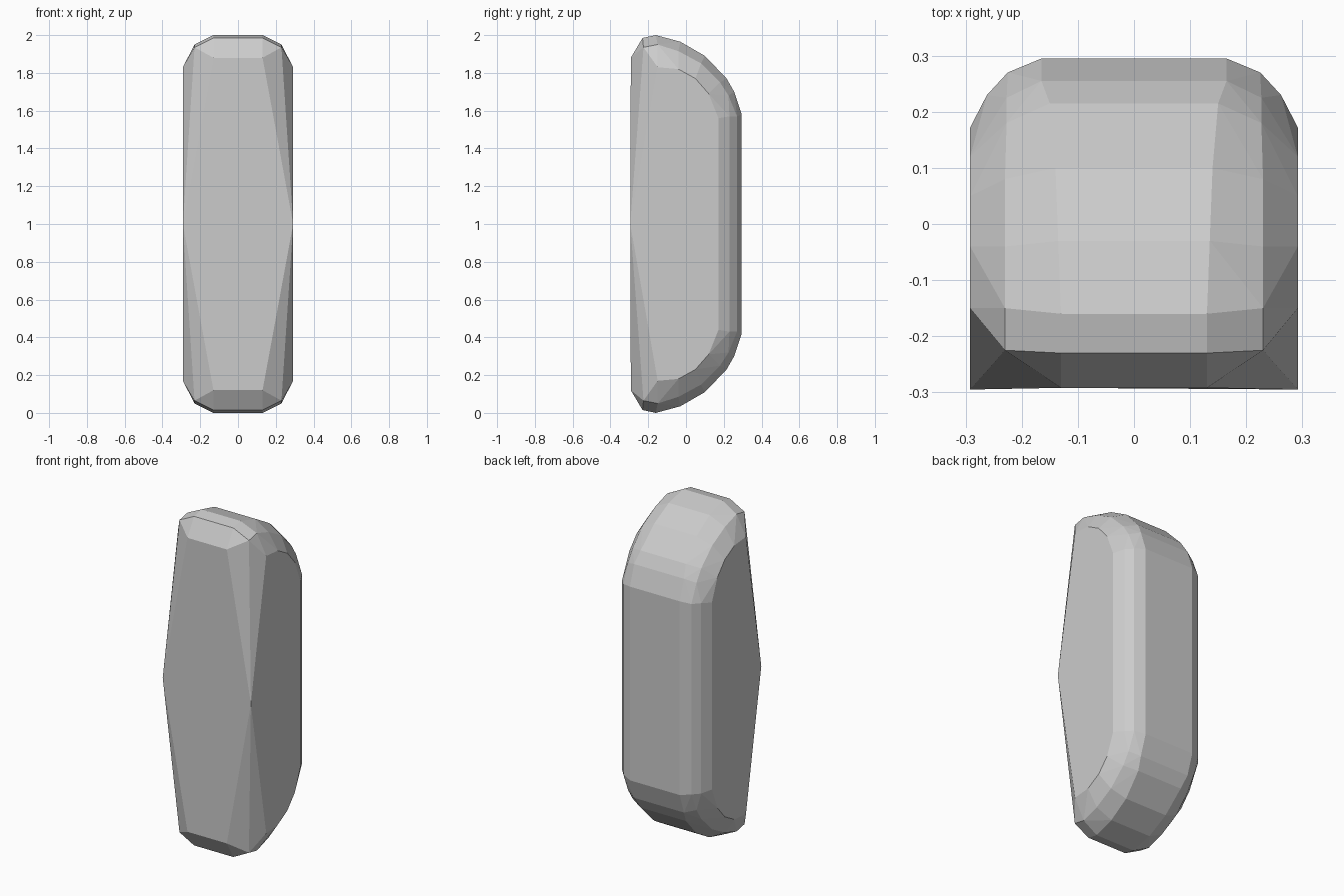
import bpy, bmesh, math

if "Cube" in bpy.data.objects:
    bpy.data.objects.remove(bpy.data.objects["Cube"])

# Half-profiles (x, y, height above the middle), mirrored in x and z
ring_outer = [(.13, -.292, .88), (.13, -.23, .985), (.13, -.16, 1.0), (.135, -.03, .965),
              (.14, .10, .89), (.15, .215, .77), (.165, .255, .70), (.165, .295, .58)]
ring_bevel = [(.23, -.225, .935), (.23, -.15, .95), (.23, -.04, .915), (.23, .08, .85),
              (.227, .18, .75), (.227, .225, .68), (.225, .27, .57), (.262, .23, .57)]
ring_side = [(.292, -.15, .83), (.292, -.04, .82), (.292, .05, .77),
             (.292, .12, .69), (.292, .172, .56)]
front_corner = [(.292, -.295, 0)]

# Faceted body: hull of the mirrored profiles
bm = bmesh.new()
points = {(sx * x, y, 1 + sz * h)
          for x, y, h in ring_outer + ring_bevel + ring_side + front_corner
          for sx in (-1, 1) for sz in (-1, 1)}
for p in sorted(points):
    bm.verts.new(p)
hull = bmesh.ops.convex_hull(bm, input=bm.verts[:])
loose = [v for v in bm.verts if not v.link_faces]
bmesh.ops.delete(bm, geom=loose, context='VERTS')
bmesh.ops.dissolve_limit(bm, angle_limit=math.radians(1.5), verts=bm.verts[:], edges=bm.edges[:])
bmesh.ops.recalc_face_normals(bm, faces=bm.faces[:])

mesh = bpy.data.meshes.new("faceted_block")
bm.to_mesh(mesh)
bm.free()
block = bpy.data.objects.new("faceted_block", mesh)
bpy.context.collection.objects.link(block)
